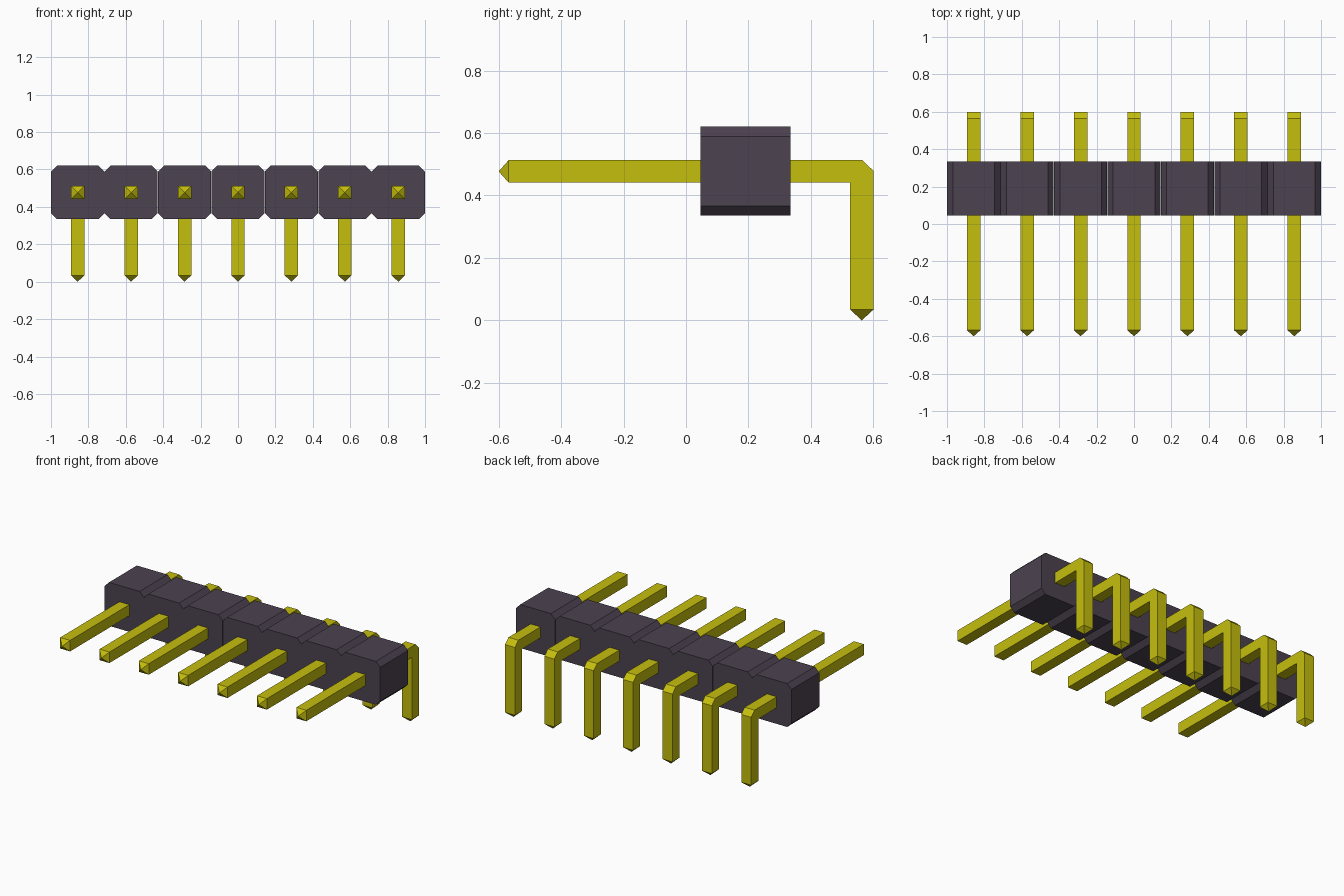
import bpy
import bmesh
from mathutils import Vector

if "Cube" in bpy.data.objects:
    bpy.data.objects.remove(bpy.data.objects["Cube"], do_unlink=True)


def material(name, color):
    m = bpy.data.materials.new(name)
    m.use_nodes = True
    m.diffuse_color = color
    bsdf = next(n for n in m.node_tree.nodes if n.type == 'BSDF_PRINCIPLED')
    bsdf.inputs["Base Color"].default_value = color
    return m


plastic = material("dark plastic", (0.072, 0.055, 0.080, 1))
gold = material("yellow metal", (0.56, 0.52, 0.004, 1))


def finish(bm, name, mat):
    bmesh.ops.recalc_face_normals(bm, faces=bm.faces)
    mesh = bpy.data.meshes.new(name)
    bm.to_mesh(mesh)
    bm.free()
    mesh.materials.append(mat)
    obj = bpy.data.objects.new(name, mesh)
    bpy.context.collection.objects.link(obj)
    return obj


def housing_block(name, x):
    """Octagonal block with chamfered corners, extruded front to back."""
    w, h, c, zc = 0.1422, 0.1425, 0.031, 0.4775
    y0, y1 = 0.046, 0.335
    outline = [(-w + c, -h), (w - c, -h), (w, -h + c), (w, h - c),
               (w - c, h), (-w + c, h), (-w, h - c), (-w, -h + c)]
    bm = bmesh.new()
    face = bm.faces.new([bm.verts.new((x + px, y0, zc + pz)) for px, pz in outline])
    ext = bmesh.ops.extrude_face_region(bm, geom=[face])
    moved = [g for g in ext["geom"] if isinstance(g, bmesh.types.BMVert)]
    bmesh.ops.translate(bm, verts=moved, vec=(0, y1 - y0, 0))
    return finish(bm, name, plastic)


def bent_pin(name, x):
    """Square pin swept through a right angle, with pyramid tips."""
    r = 0.036
    # Each ring is a (lower/inner, upper/outer) pair in the y-z plane
    rings = [((-0.568, 0.441), (-0.568, 0.513)),
             ((0.526, 0.441), (0.565, 0.513)),
             ((0.526, 0.441), (0.600, 0.479)),
             ((0.526, 0.034), (0.600, 0.034))]
    bm = bmesh.new()
    loops = []
    for inner, outer in rings:
        loops.append([bm.verts.new((x + sx * r, y, z)) for sx, (y, z) in
                      ((-1, inner), (1, inner), (1, outer), (-1, outer))])
    for a, b in zip(loops, loops[1:]):
        for i in range(4):
            j = (i + 1) % 4
            bm.faces.new((a[i], a[j], b[j], b[i]))
    # Pointed ends
    for loop, tip in ((loops[0], (x, -0.600, 0.477)), (loops[-1], (x, 0.563, 0.0))):
        apex = bm.verts.new(Vector(tip))
        for i in range(4):
            bm.faces.new((loop[i], loop[(i + 1) % 4], apex))
    # Collapse the doubled inner corner of the bend
    bmesh.ops.remove_doubles(bm, verts=bm.verts, dist=0.0005)
    return finish(bm, name, gold)


# Seven identical positions in a row
pitch = 2 / 7
for n in range(7):
    x = (n - 3) * pitch
    housing_block(f"housing_block_{n + 1}", x)
    bent_pin(f"bent_pin_{n + 1}", x)
